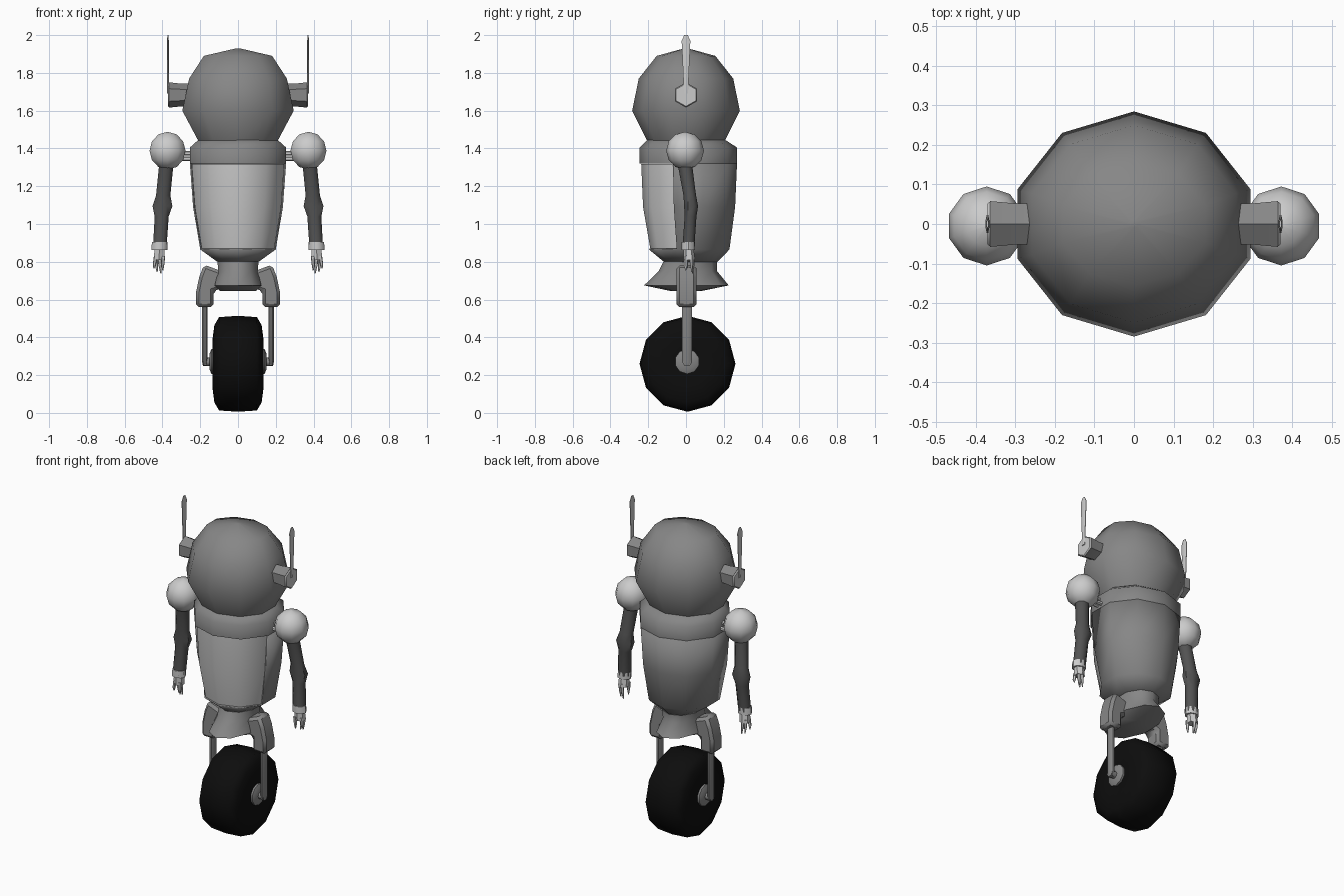
import bpy, bmesh, math

if "Cube" in bpy.data.objects:
    bpy.data.objects.remove(bpy.data.objects["Cube"])


def material(name, v):
    m = bpy.data.materials.new(name)
    m.diffuse_color = (v, v, v, 1)
    m.use_nodes = True
    m.node_tree.nodes["Principled BSDF"].inputs["Base Color"].default_value = m.diffuse_color
    return m


GREY = material("mid grey", 0.24)
LIGHT = material("light grey", 0.6)
DARK = material("dark grey", 0.085)
BLACK = material("tyre black", 0.004)


def finish(bm, name, mat, mirror=False, angle=50):
    me = bpy.data.meshes.new(name)
    bm.to_mesh(me)
    bm.free()
    ob = bpy.data.objects.new(name, me)
    bpy.context.collection.objects.link(ob)
    me.materials.append(mat)
    bpy.ops.object.select_all(action='DESELECT')
    ob.select_set(True)
    bpy.context.view_layer.objects.active = ob
    bpy.ops.object.shade_smooth_by_angle(angle=math.radians(angle))
    if mirror:
        ob.modifiers.new("mirror", 'MIRROR')
    return ob


def loft(name, rings, mat, n=10, axis='z', start=90, mirror=False,
         flip=False, gap=None, angle=50):
    """Rings are (position, centre 1, centre 2, radius 1, radius 2), ascending."""
    bm = bmesh.new()
    rows = []
    for p, c1, c2, r1, r2 in rings:
        row = []
        for i in range(n):
            a = math.radians(start) + math.tau * i / n
            u, v = c1 + r1 * math.cos(a), c2 + r2 * math.sin(a)
            row.append(bm.verts.new((u, v, p) if axis == 'z' else (p, u, v)))
        rows.append(row)
    for k in range(len(rows) - 1):
        for i in range(n):
            if gap and gap(k, i):
                continue
            j = (i + 1) % n
            bm.faces.new((rows[k][i], rows[k][j], rows[k + 1][j], rows[k + 1][i]))
    bm.faces.new(rows[0][::-1])
    if not gap:
        bm.faces.new(rows[-1])
    if flip:
        bmesh.ops.reverse_faces(bm, faces=bm.faces[:])
    return finish(bm, name, mat, mirror, angle)


# Head: faceted egg with a narrow neck
loft("head", [(1.43, 0, 0, .215, .20), (1.60, 0, 0, .31, .285),
              (1.77, 0, 0, .272, .25), (1.89, 0, 0, .19, .155),
              (1.93, 0, 0, .01, .01)], GREY, angle=60)

# Collar above the open chest
loft("collar", [(1.32, 0, .012, .268, .258), (1.405, 0, .012, .268, .258),
                (1.45, 0, .0, .215, .20)], GREY, angle=60)

# Torso shell, open across the four front segments
torso = [(.80, 0, .025, .115, .142), (.865, 0, .017, .21, .213),
         (1.09, 0, .012, .25, .248), (1.32, 0, .012, .268, .258)]
shell = loft("torso_shell", torso, GREY, gap=lambda k, i: k > 0 and 3 <= i <= 6)
sol = shell.modifiers.new("wall", 'SOLIDIFY')
sol.thickness = .008
sol.offset = -1

# Chest lining, facing inward
loft("chest_lining", [(z + dz, x, y, a * .96, b * .965) for (z, x, y, a, b), dz
                      in zip(torso[1:], (.003, 0, -.003))], LIGHT, flip=True)

# Pelvis flaring to front and back
loft("pelvis", [(.645, 0, .0, .10, .08), (.675, 0, .002, .13, .224),
                (.75, 0, .01, .11, .155), (.81, 0, .025, .115, .14)], GREY)

# Hip housings: bent boxes over the fork
outline = [(.07, .665), (.13, .645), (.13, .56), (.222, .56), (.222, .64),
           (.205, .72), (.18, .785), (.10, .755), (.05, .75)]
bm = bmesh.new()
vs = [bm.verts.new((x, -.05, z)) for x, z in outline]
face = bm.faces.new(vs)
ext = bmesh.ops.extrude_face_region(bm, geom=[face])
for g in ext["geom"]:
    if isinstance(g, bmesh.types.BMVert):
        g.co.y = .056
bmesh.ops.recalc_face_normals(bm, faces=bm.faces[:])
hip = finish(bm, "hip_housing", GREY, True, 40)
bev = hip.modifiers.new("rounding", 'BEVEL')
bev.width = .016
bev.segments = 1

# Fork legs, axle and hubs
loft("fork_leg", [(.25, .175, .006, .012, .016), (.27, .175, .006, .016, .028),
                  (.57, .175, .006, .016, .028)], GREY, n=8, start=22.5, mirror=True)
loft("axle", [(.13, .006, .27, .022, .022), (.185, .006, .27, .022, .022)],
     GREY, n=8, axis='x', mirror=True)
loft("hub", [(.12, .006, .272, .066, .066), (.14, .006, .272, .066, .066),
             (.15, .006, .272, .045, .045)], GREY, n=10, axis='x', mirror=True)

# Tyre: twelve sides with rounded shoulders
loft("tyre", [(x, .008, .26, r, r) for x, r in
              [(-.128, .07), (-.135, .13), (-.125, .205), (-.10, .247), (0, .254),
               (.10, .247), (.125, .205), (.135, .13), (.128, .07)]],
     BLACK, n=12, axis='x', angle=60)

# Shoulder balls and the thin rods joining them to the collar
ball = []
for k in range(7):
    t = math.pi * (k + .02) / 6.04
    ball.append((1.388 - .1 * math.cos(t), .373, -.005,
                 .1 * math.sin(t), .1 * math.sin(t)))
loft("shoulder_ball", ball, LIGHT, mirror=True, angle=60)
for k, (y, z) in enumerate([(-.015, 1.345), (.015, 1.345), (0, 1.375)]):
    loft("shoulder_rod_%d" % k, [(.23, y, z, .012, .012), (.30, y, z, .012, .012)],
         LIGHT, n=6, axis='x', mirror=True)

# Arms with a swollen elbow
loft("arm", [(.88, .414, .013, .039, .034), (1.04, .404, .024, .040, .034),
             (1.095, .400, .027, .057, .040), (1.15, .396, .020, .041, .036),
             (1.31, .380, -.005, .041, .041)], DARK, n=8, start=22.5, mirror=True)

# Cuffs, palms and fingers
loft("cuff", [(.862, .416, .012, .042, .036), (.905, .414, .012, .042, .036)],
     LIGHT, n=8, mirror=True)
loft("palm", [(.81, .418, .018, .032, .030), (.87, .416, .013, .030, .028)],
     LIGHT, n=6, mirror=True)
fingers = [(.395, -.004, .398, -.002, .755), (.436, .002, .445, .006, .765),
           (.415, .036, .408, .034, .738), (.432, .030, .428, .030, .745)]
for k, (x, y, tx, ty, tz) in enumerate(fingers):
    loft("finger_%d" % k, [(tz, tx, ty, .003, .003),
                           (.785, (x + tx) / 2 + .002, y, .009, .009),
                           (.83, x, y, .010, .010)], LIGHT, n=5, mirror=True)

# Ear blocks, light end caps and antenna blades
loft("ear_block", [(.26, 0, 1.683, .060, .060), (.30, 0, 1.683, .060, .060),
                   (.365, 0, 1.683, .067, .067)], GREY, n=6, axis='x', mirror=True)
loft("ear_cap", [(.364, 0, 1.683, .066, .066), (.371, 0, 1.683, .060, .060)],
     LIGHT, n=6, axis='x', mirror=True)
loft("antenna", [(1.69, .371, 0, .005, .012), (1.74, .371, 0, .005, .014),
                 (1.97, .371, 0, .005, .025), (2.0, .371, 0, .003, .010)],
     LIGHT, n=8, start=22.5, mirror=True)
